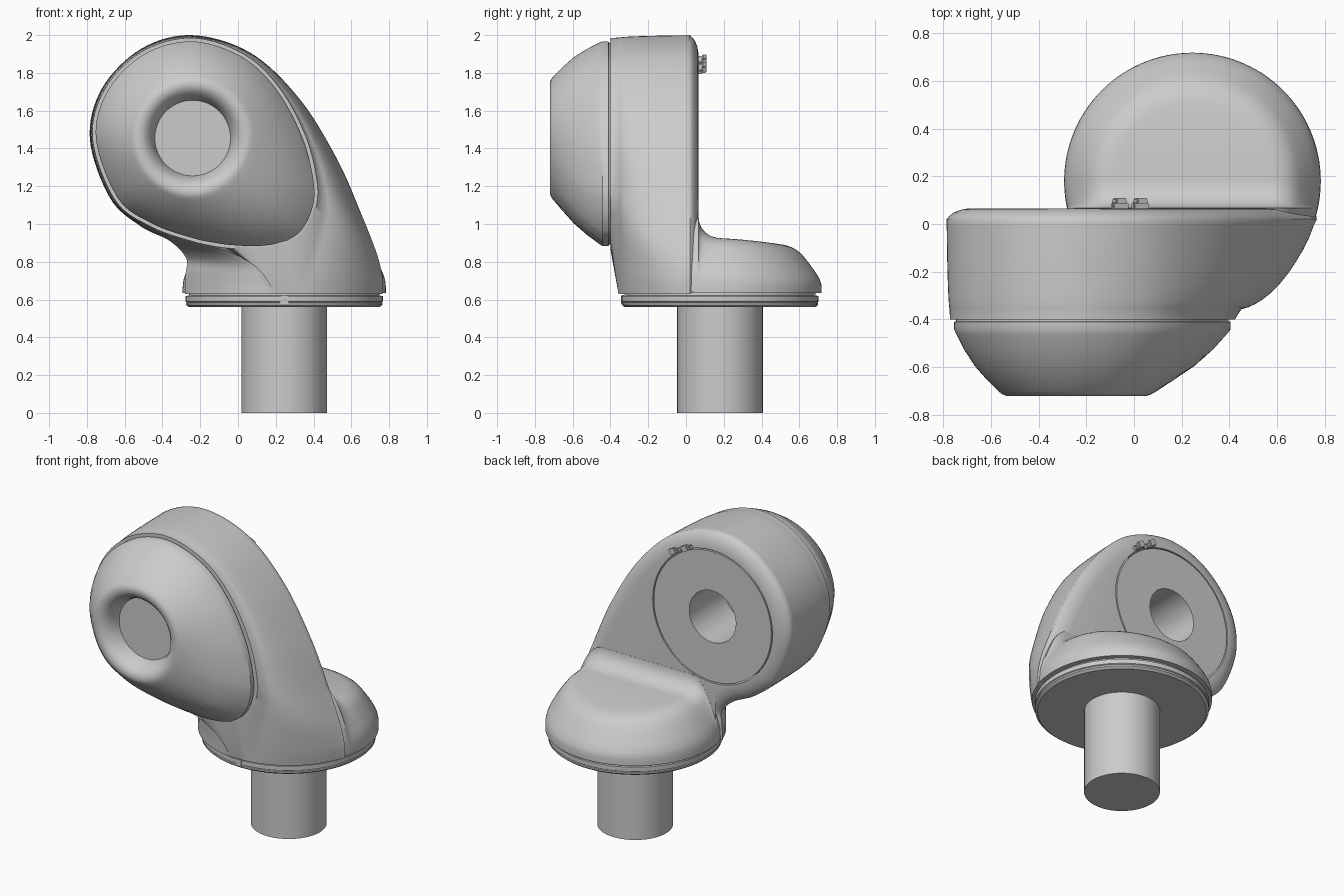
import bpy, bmesh
from math import sin, cos, atan2, sqrt, pi, radians
from mathutils import Vector

if "Cube" in bpy.data.objects:
    bpy.data.objects.remove(bpy.data.objects["Cube"])

HX, HZ = -0.24, 1.455      # head axis (runs along y)
BX, BY = 0.245, 0.18       # base axis (runs along z)
CORNERS = (7, 9)


def finish(bm, name, angle=32):
    bmesh.ops.recalc_face_normals(bm, faces=bm.faces)
    me = bpy.data.meshes.new(name)
    bm.to_mesh(me)
    bm.free()
    ob = bpy.data.objects.new(name, me)
    bpy.context.collection.objects.link(ob)
    bpy.ops.object.select_all(action='DESELECT')
    ob.select_set(True)
    bpy.context.view_layer.objects.active = ob
    bpy.ops.object.shade_smooth_by_angle(angle=radians(angle))
    return ob


def loft(name, rings, close=False, angle=32):
    """Skin equal-length rings of 3D points; cap both ends, or join last to first."""
    bm = bmesh.new()
    vs = [[bm.verts.new(p) for p in r] for r in rings]
    n = len(vs[0])
    pairs = list(zip(vs, vs[1:])) + ([(vs[-1], vs[0])] if close else [])
    for a, b in pairs:
        for i in range(n):
            j = (i + 1) % n
            bm.faces.new((a[i], a[j], b[j], b[i]))
    if not close:
        bm.faces.new(vs[0])
        bm.faces.new(vs[-1])
    return finish(bm, name, angle)


def spline(keys, steps=8):
    """Closed Catmull-Rom through 2D keys, broken at the two base corners."""
    n, out = len(keys), []
    for i in range(n):
        p1, p2 = keys[i], keys[(i + 1) % n]
        p0 = p1 if i in CORNERS else keys[i - 1]
        p3 = p2 if (i + 1) in CORNERS else keys[(i + 2) % n]
        for s in range(steps):
            t = s / steps
            out.append((p1 * 2 + (p2 - p0) * t + (p0 * 2 - p1 * 5 + p2 * 4 - p3) * t * t
                        + (p1 * 3 - p0 - p2 * 3 + p3) * t ** 3) / 2)
    return out


def inset(pts, d):
    out = []
    for i, p in enumerate(pts):
        t = (pts[(i + 1) % len(pts)] - pts[i - 1]).normalized()
        out.append(p + Vector((t.y, -t.x)) * d)
    return out


def mix(a, b, t):
    return [p.lerp(q, t) for p, q in zip(a, b)]


def at_y(pts, y):
    return [(p.x, y, p.y) for p in pts]


def circle_like(pts, r):
    """Points on the head circle at the same angles as pts."""
    out = []
    for p in pts:
        a = atan2(p.y - HZ, p.x - HX)
        out.append(Vector((HX + r * cos(a), HZ + r * sin(a))))
    return out


def head_ring(r, y, n=96):
    return [(HX + r * cos(2 * pi * i / n), y, HZ + r * sin(2 * pi * i / n)) for i in range(n)]


def base_ring(r, z, n=96):
    return [(BX + r * cos(2 * pi * i / n), BY + r * sin(2 * pi * i / n), z) for i in range(n)]


# Outline keys in x,z: full rear silhouette, and the egg at the front face
V = lambda seq: [Vector(p) for p in seq]
rear = V([(-.24, 2.0), (.07, 1.905), (.33, 1.66), (.53, 1.34), (.66, 1.05), (.745, .84),
          (.78, .72), (.785, .63), (.245, .63), (-.30, .63), (-.295, .74), (-.29, .82),
          (-.37, .91), (-.52, .99), (-.68, 1.14), (-.785, 1.45), (-.72, 1.72), (-.51, 1.93)])
egg = V([(-.24, 1.985), (.03, 1.90), (.22, 1.72), (.36, 1.46), (.42, 1.21), (.405, 1.06),
         (.345, .95), (.27, .897), (.18, .873), (.10, .865), (0, .868), (-.11, .88),
         (-.25, .91), (-.46, .985), (-.65, 1.125), (-.77, 1.45), (-.705, 1.715), (-.505, 1.915)])
front = [p.copy() for p in egg]     # egg with its lower lip pulled down to the base
for i, p in {6: (.32, .80), 7: (.245, .63), 8: (.245, .63), 9: (.245, .63),
             10: (.22, .70), 11: (.15, .785), 12: (-.05, .868)}.items():
    front[i] = Vector(p)

# Body: front face, widening to the base chord, rounded back rim, disc pocket
egg_pts = spline(egg)
rings = [at_y(inset(egg_pts, .022), -.40), at_y(egg_pts, -.40)]
for t in (.1, .2, .3, .4, .5, .6, .7, .78, .85, .9, .94):
    rings.append(at_y(spline(mix(front, rear, t)), BY - .54 * sqrt(1 - t * t)))
back = spline(mix(front, rear, .965))
for d, y in ((0, .02), (.012, .034), (.03, .048), (.06, .06), (.095, .066)):
    rings.append(at_y(inset(back, d), y))
for y in (.066, -.35):
    rings.append(at_y(circle_like(back, .437), y))
loft("elbow_body", rings, angle=50)

# Front cap: egg blending into a round lip with a dished recess
egg_keys = [p.copy() for p in egg]
cap = inset(egg_pts, .018)
lip = circle_like(cap, .31)
rings = [at_y(inset(cap, .008), -.39), at_y(inset(cap, .008), -.408), at_y(cap, -.41)]
for w, y in ((0, -.442), (.05, -.465), (.2, -.525), (.42, -.595), (.68, -.655), (.92, -.703), (1, -.715)):
    rings.append(at_y(mix(cap, lip, w), y))
for r, y in ((.295, -.72), (.272, -.719), (.25, -.708), (.228, -.685), (.21, -.65), (.2, -.61)):
    rings.append(at_y(circle_like(cap, r), y))
loft("front_cap", rings)

# Rear bearing disc with bore
loft("bearing_disc", [head_ring(.429, -.30), head_ring(.429, .066),
                      head_ring(.17, .066), head_ring(.17, -.30)], close=True)

# Foot: round, gently sloping top with soft rim, filleted up into the back face
FOOT_R = .538
RIM = ((0, 1), (.34, 1), (.37, .985), (.40, .94), (.43, .86), (.46, .71), (.49, .53),
       (.515, .36), (.53, .22), (.536, .12), (.5381, 0))


def rim_factor(r):
    for (r0, f0), (r1, f1) in zip(RIM, RIM[1:]):
        if r <= r1:
            return f0 + (f1 - f0) * (r - r0) / (r1 - r0)
    return 0


def foot_z(r, y):
    s, k = max(0, y - .18), min(1, max(0, .185 - y) / .118)
    top = .925 - .05 * s - .16 * s * s + .11 * (1 - sqrt(1 - k * k))
    return .66 + rim_factor(r) * (top - .66)


ys = [0, .04] + [.067 + .118 * (1 - cos(pi / 2 * i / 8)) for i in range(9)]
ys += [BY + FOOT_R * sin(pi / 2 * i / 30) for i in range(1, 30)] + [BY + FOOT_R * .9999]
rings = []
for y in ys:
    hw = sqrt(FOOT_R ** 2 - (y - BY) ** 2)
    ring = []
    for i in range(65):
        u = hw * sin(pi * (i / 64 - .5))
        ring.append((BX + u, y, foot_z(sqrt(u * u + (y - BY) ** 2), y)))
    ring += [(BX + hw, y, .634), (BX - hw, y, .634)]
    rings.append(ring)
loft("foot", rings, angle=50)

# Flange plate (with shadow groove under the foot) and shaft
loft("flange_plate", [base_ring(r, z) for r, z in
                      ((.505, .56), (.52, .572), (.52, .582), (.516, .585), (.522, .589),
                       (.522, .618), (.505, .622), (.505, .64))])
loft("shaft", [base_ring(.227, 0, 48), base_ring(.227, .58, 48)])


# Small boxes: locating key on the flange, two hooked clips on the back
def box(name, loc, size, turn=0):
    bm = bmesh.new()
    bmesh.ops.create_cube(bm, size=1)
    for v in bm.verts:
        v.co = Vector([c * s for c, s in zip(v.co, size)])
    bmesh.ops.bevel(bm, geom=bm.edges[:], offset=min(size) * .2, segments=2, affect='EDGES')
    ob = finish(bm, name)
    ob.location = loc
    ob.rotation_euler.y = turn


box("flange_key", (BX, BY - .515, .598), (.045, .02, .05))
for i, (x, z) in enumerate(((-.06, 1.862), (.027, 1.82))):
    box(f"clip_stem_{i}", (x, .075, z), (.075, .03, .025), .5)
    box(f"clip_hook_{i}", (x, .097, z + .008), (.05, .022, .04), .5)
